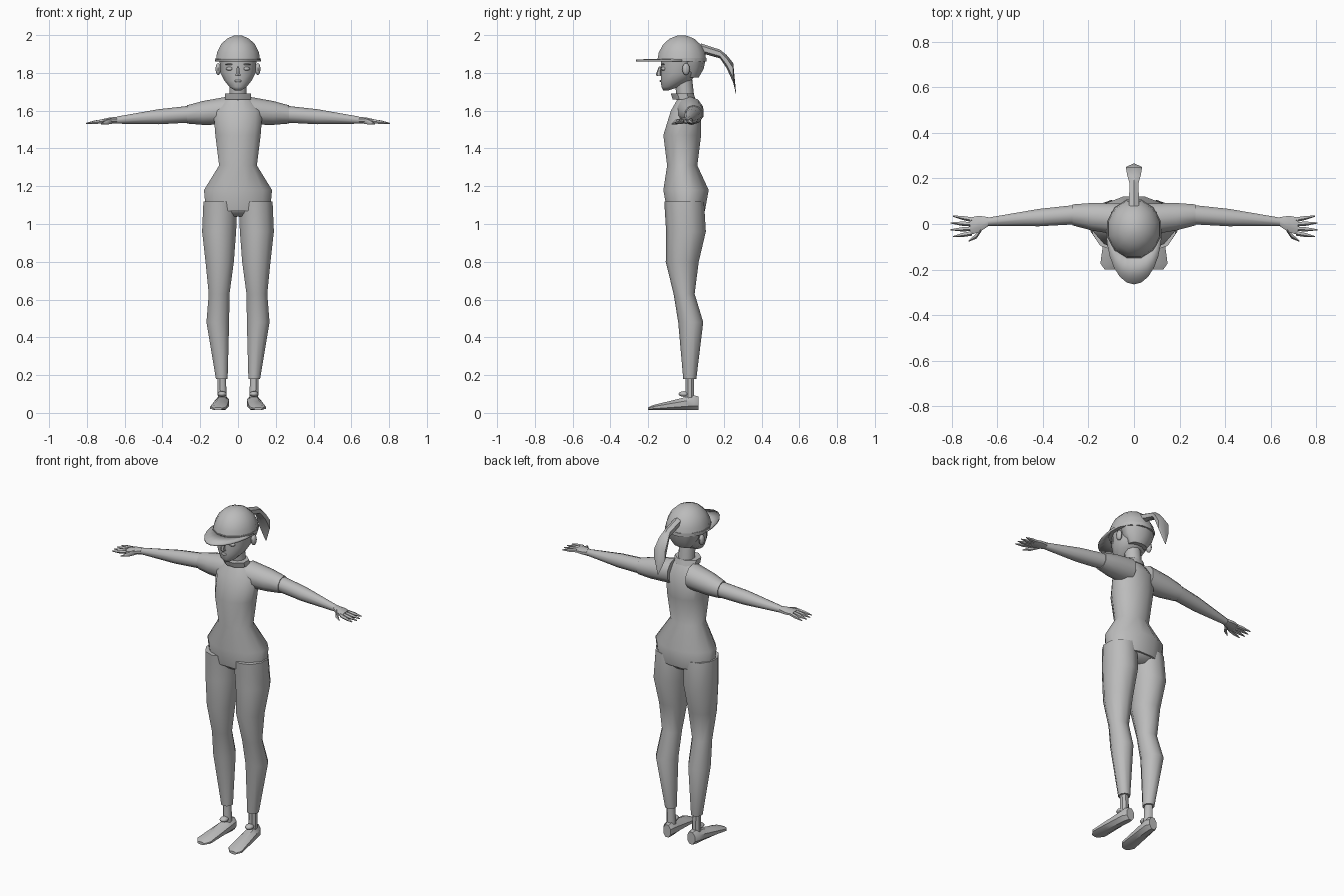
import bpy, bmesh, math
from mathutils import Vector

cube = bpy.data.objects.get("Cube")
if cube:
    bpy.data.objects.remove(cube, do_unlink=True)

colour = (.5, .5, .5, 1)
grey = bpy.data.materials.new("plain grey")
grey.use_nodes = True
grey.diffuse_color = colour
grey.node_tree.nodes["Principled BSDF"].inputs["Base Color"].default_value = colour


def finish(name, bm, mirror=False, sharp_angle=45):
    bmesh.ops.recalc_face_normals(bm, faces=bm.faces[:])
    mesh = bpy.data.meshes.new(name)
    bm.to_mesh(mesh)
    bm.free()
    mesh.materials.append(grey)
    mesh.shade_smooth()
    mesh.set_sharp_from_angle(angle=math.radians(sharp_angle))
    part = bpy.data.objects.new(name, mesh)
    bpy.context.collection.objects.link(part)
    if mirror:
        part.modifiers.new("mirror", "MIRROR")
    return part


def tube(name, axis, centres, widths, depths=None, sides=10, mirror=False, sharp_angle=45):
    """Skin a row of elliptical rings that lie square to the given axis."""
    bm = bmesh.new()
    loops = []
    for centre, width, depth in zip(centres, widths, depths or widths):
        loop = []
        for side in range(sides):
            turn = math.tau * (side + .5) / sides
            reach = 1 / math.cos(math.pi / sides)
            u = width * reach * math.cos(turn)
            v = depth * reach * math.sin(turn)
            offset = {"x": (0, u, v), "y": (u, 0, v), "z": (u, v, 0)}[axis]
            loop.append(bm.verts.new(Vector(centre) + Vector(offset)))
        loops.append(loop)
    for lower, upper in zip(loops, loops[1:]):
        for side in range(sides):
            following = (side + 1) % sides
            bm.faces.new((lower[side], lower[following], upper[following], upper[side]))
    bm.faces.new(loops[0])
    bm.faces.new(loops[-1])
    return finish(name, bm, mirror, sharp_angle)


def blob(name, centre, radii, mirror=False):
    bm = bmesh.new()
    bmesh.ops.create_uvsphere(bm, u_segments=8, v_segments=6, radius=1)
    bmesh.ops.scale(bm, vec=radii, verts=bm.verts)
    bmesh.ops.translate(bm, vec=centre, verts=bm.verts)
    return finish(name, bm, mirror, sharp_angle=60)


def spine(heights, shifts):
    """Ring centres on the middle plane, shifted forward or back."""
    return [(0, shift, height) for height, shift in zip(heights, shifts)]


# Shirt: flared hem, narrow waist, chest and shoulders
tube("shirt", "z",
     spine(heights=(1.07, 1.18, 1.31, 1.47, 1.6, 1.67), shifts=(0, 0, -.02, -.02, 0, 0)),
     widths=(.17, .18, .1, .12, .13, .06),
     depths=(.1, .12, .08, .1, .08, .04), sides=12)
tube("collar", "z", spine(heights=(1.66, 1.69), shifts=(-.01, -.02)),
     widths=(.07, .07), depths=(.06, .06), sides=8)

# Arms reach straight out, tapering from the sleeve to the wrist
shoulder = Vector((.06, .02, 1.6))
sleeve_end = Vector((.27, .04, 1.58))
wrist = Vector((.64, .01, 1.55))
knuckles = Vector((.72, -.01, 1.545))
tube("sleeve", "x", (shoulder, shoulder.lerp(sleeve_end, .6), sleeve_end),
     widths=(.07, .06, .046), mirror=True)
tube("arm", "x", (sleeve_end, sleeve_end.lerp(wrist, .4), wrist),
     widths=(.042, .038, .018), mirror=True)
tube("hand", "x", (wrist, wrist.lerp(knuckles, .5), knuckles),
     widths=(.02, .036, .038), depths=(.018, .016, .01), sides=8, mirror=True)

# Four fingers fan out from the knuckles; the middle ones are longest
for finger, spread in (("little", 1.5), ("ring", .5), ("middle", -.5), ("index", -1.5)):
    base = knuckles + Vector((-.01, .02 * spread, 0))
    tip = base + Vector((.1 - .01 * abs(spread), .01 * spread, -.012))
    tube(finger + "_finger", "x", (base, base.lerp(tip, .5), tip),
         widths=(.009, .008, .002), sides=5, mirror=True)
tube("thumb", "x", (wrist.lerp(knuckles, .2), (.69, -.05, 1.54), (.725, -.075, 1.53)),
     widths=(.014, .011, .002), sides=5, mirror=True)

# Trousers: the calves sit further back and out than the knees
hip, thigh = (.093, -.01, 1.12), (.1, 0, .96)
low_thigh, knee = (.097, -.02, .8), (.1, -.01, .63)
calf, cuff = (.107, .025, .48), (.086, .02, .18)
tube("trouser_leg", "z", (hip, thigh, low_thigh, knee, calf, cuff),
     widths=(.09, .09, .075, .055, .06, .031),
     depths=(.1, .1, .083, .053, .063, .033), mirror=True)
tube("pelvis", "z", spine(heights=(1.04, 1.08, 1.16), shifts=(0, 0, 0)),
     widths=(.08, .15, .16), depths=(.06, .1, .1), sides=12)

# Ankles and shoes: each shoe lowers, widens and turns out towards the toe
tube("ankle", "z", (cuff, (.083, .02, .07)), widths=(.022, .024), sides=8, mirror=True)
sole, heel_top = .014, .1
lengths = (0, .1, .3, .6, .9, 1)
narrowing = (.7, 1, 1, 1, 1, .5)
centres, widths, half_heights = [], [], []
for along, narrow in zip(lengths, narrowing):
    half = (heel_top - sole - .065 * along) / 2 * (.5 + narrow / 2)
    centres.append((.08 + .026 * along, .066 - .266 * along, sole + half))
    widths.append((.035 + .01 * along) * narrow)
    half_heights.append(half)
tube("shoe", "y", centres, widths, half_heights, sides=8, mirror=True, sharp_angle=35)
blob("shoe_tongue", (.084, -.01, .1), (.024, .03, .015), mirror=True)

# Neck and head, running from chin to jaw, cheeks and brow
tube("neck", "z", spine(heights=(1.64, 1.78), shifts=(0, -.015)), widths=(.045, .044))
tube("head", "z",
     spine(heights=(1.708, 1.725, 1.76, 1.8, 1.9), shifts=(-.105, -.085, -.053, -.036, -.02)),
     widths=(.018, .045, .073, .093, .1),
     depths=(.016, .045, .08, .097, .11), sides=12, sharp_angle=60)

# Facial features
tube("nose", "z", spine(heights=(1.783, 1.793, 1.835), shifts=(-.14, -.146, -.137)),
     widths=(.013, .012, .005), sides=6)
blob("lips", (0, -.13, 1.757), (.022, .01, .007))
blob("eye", (.042, -.118, 1.822), (.022, .014, .011), mirror=True)
blob("eyebrow", (.044, -.122, 1.845), (.024, .01, .004), mirror=True)
blob("ear", (.105, 0, 1.82), (.014, .02, .032), mirror=True)

# Hair below the cap and the bent ponytail
tube("back_hair", "z", spine(heights=(1.775, 1.82, 1.87), shifts=(.03, .03, .03)),
     widths=(.055, .085, .1), depths=(.035, .06, .07))
tube("ponytail", "y",
     spine(heights=(1.93, 1.9, 1.86, 1.8, 1.69), shifts=(.08, .18, .215, .25, .265)),
     widths=(.022, .02, .03, .036, .003),
     depths=(.022, .02, .03, .045, .005), sides=6)

# Domed cap with a band and a half-oval peak
brow, cap_shift = 1.86, -.022
cap_width, cap_depth = .118, .13
angles = [math.radians(angle) for angle in (0, 20, 40, 60, 80)]
tube("cap_crown", "z", [(0, cap_shift, brow + .14 * math.sin(a)) for a in angles],
     widths=[cap_width * math.cos(a) for a in angles],
     depths=[cap_depth * math.cos(a) for a in angles], sides=12)
tube("cap_band", "z", spine(heights=(brow, brow + .02), shifts=(cap_shift, cap_shift)),
     widths=(cap_width, cap_width), depths=(cap_depth, cap_depth), sides=12)

bm = bmesh.new()
steps = 12
inner, outer = [], []
for step in range(steps + 1):
    turn = math.pi * step / steps
    across, forward = math.cos(turn), -math.sin(turn)
    inner.append(bm.verts.new((.1 * across, cap_shift + .11 * forward, brow + .01)))
    outer.append(bm.verts.new((.122 * across, cap_shift + .243 * forward, brow + .006)))
for step in range(steps):
    bm.faces.new((inner[step], inner[step + 1], outer[step + 1], outer[step]))
peak = finish("cap_peak", bm)
thickness = peak.modifiers.new("thickness", "SOLIDIFY")
thickness.thickness = .01
thickness.offset = 0
